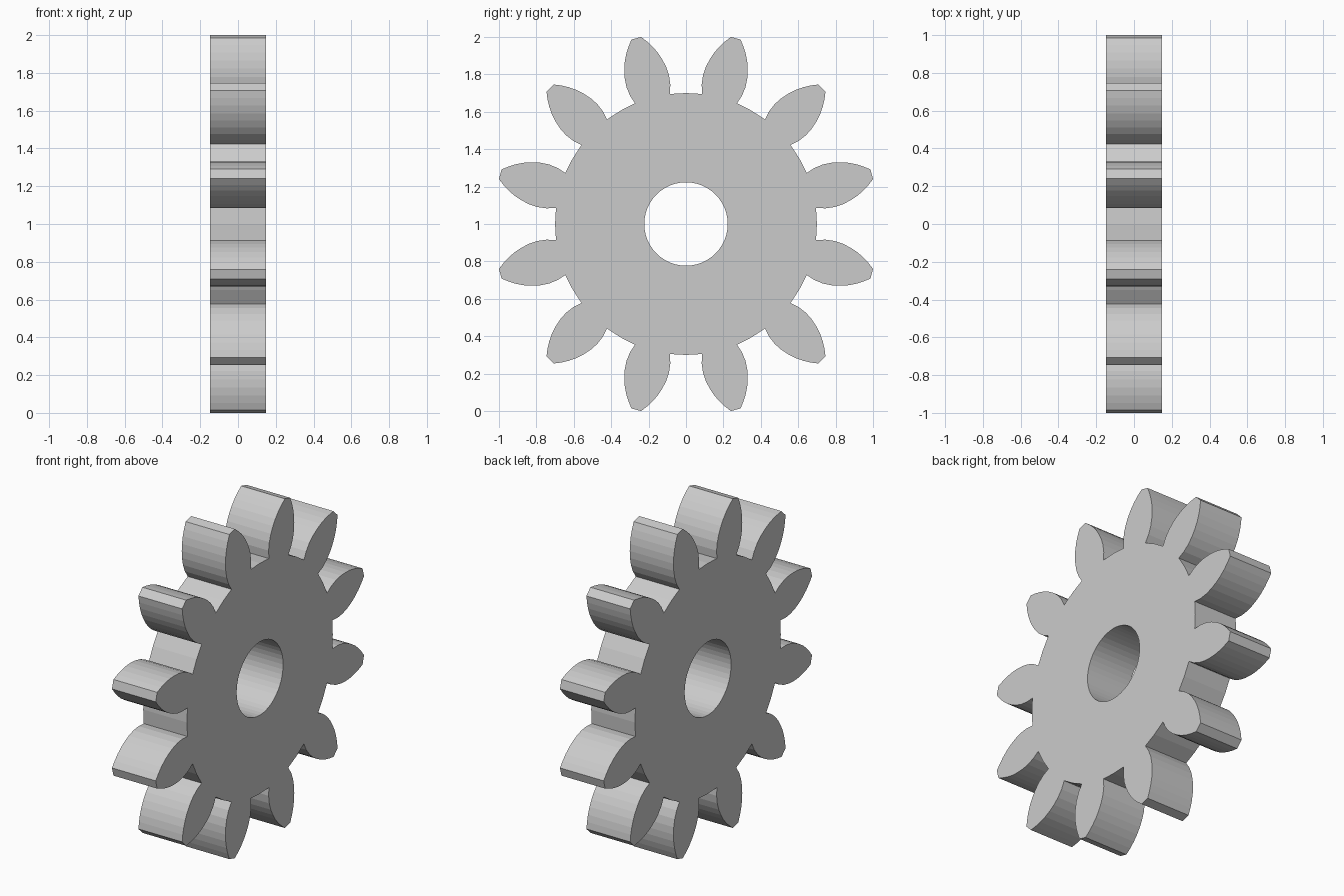
import bpy, bmesh
from math import sin, cos, pi, radians

if "Cube" in bpy.data.objects:
    bpy.data.objects.remove(bpy.data.objects["Cube"])

TEETH = 12
HALF_THICK = 0.147
# Tooth flank: (distance along tooth axis, half width)
FLANK = [(0.694, 0.096), (0.741, 0.112), (0.79, 0.118), (0.837, 0.115),
         (0.88, 0.106), (0.92, 0.093), (0.96, 0.074), (0.995, 0.052), (1.028, 0.027)]
ROOT = 0.70


def gear_outline():
    pts = []
    for i in range(TEETH):
        a = radians(15) + i * 2 * pi / TEETH
        tooth = [(d, -w) for d, w in FLANK] + [(d, w) for d, w in reversed(FLANK)]
        pts += [(d * cos(a) - w * sin(a), d * sin(a) + w * cos(a)) for d, w in tooth]
        m = a + pi / TEETH          # middle of the gap
        pts.append((ROOT * cos(m), ROOT * sin(m)))
    return pts


def circle(r, n):
    return [(r * cos(2 * pi * k / n), r * sin(2 * pi * k / n)) for k in range(n)]


# Gear profile with bore, extruded along x
curve = bpy.data.curves.new("gear", 'CURVE')
curve.dimensions = '2D'
curve.fill_mode = 'BOTH'
curve.extrude = HALF_THICK
for pts in (gear_outline(), circle(0.223, 48)):
    s = curve.splines.new('POLY')
    s.points.add(len(pts) - 1)
    for p, (x, y) in zip(s.points, pts):
        p.co = (x, y, 0, 1)
    s.use_cyclic_u = True
    s.use_smooth = False

gear = bpy.data.objects.new("gear", curve)
bpy.context.collection.objects.link(gear)
gear.rotation_euler = (pi / 2, 0, pi / 2)
gear.location = (0, 0, 1)
bpy.context.view_layer.objects.active = gear
gear.select_set(True)
bpy.ops.object.convert(target='MESH')

# Weld caps to the rim
gear = bpy.context.object
bm = bmesh.new()
bm.from_mesh(gear.data)
bmesh.ops.remove_doubles(bm, verts=bm.verts, dist=1e-4)
bmesh.ops.recalc_face_normals(bm, faces=bm.faces)
for f in bm.faces:
    f.smooth = False
bm.to_mesh(gear.data)
bm.free()
